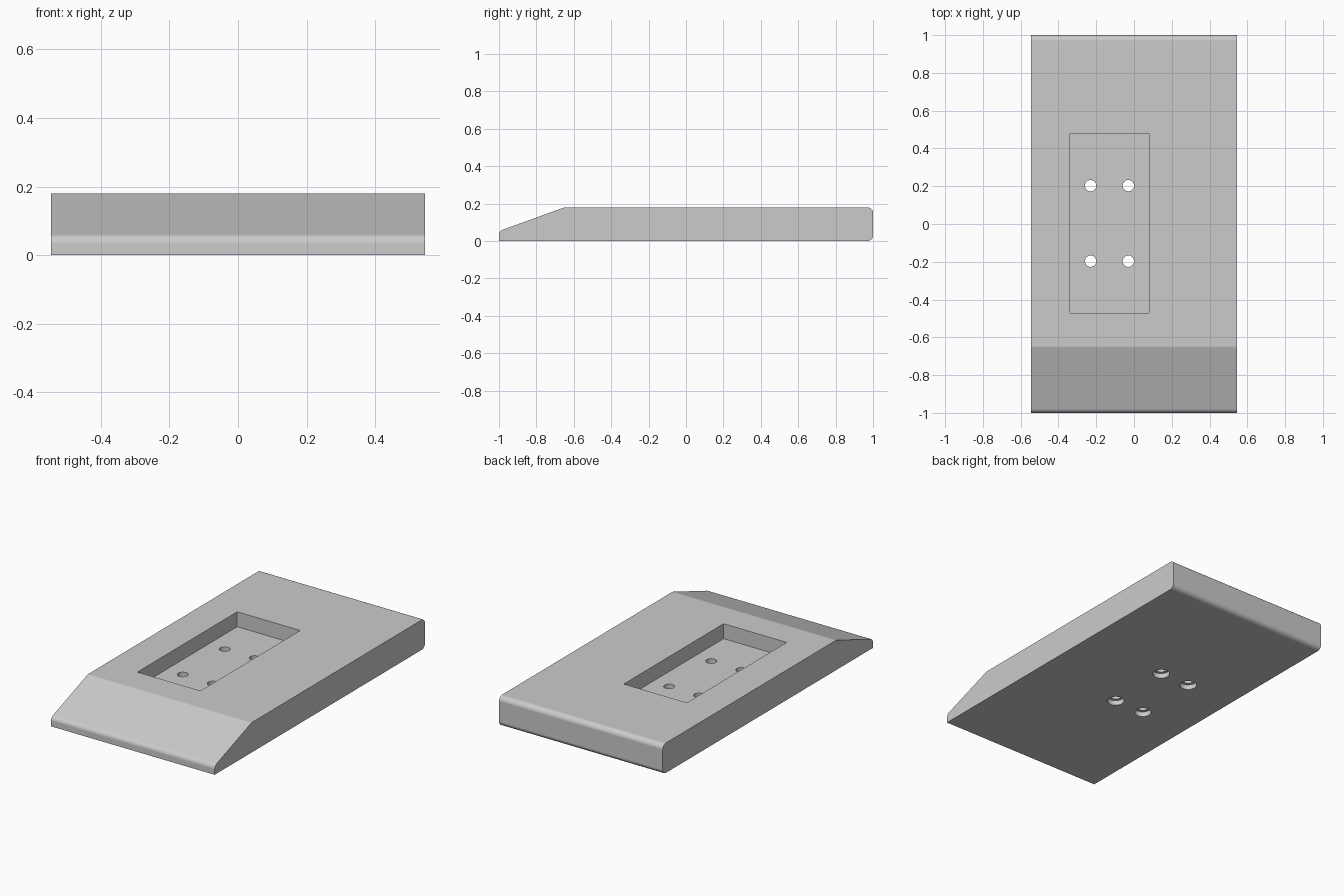
import bpy, bmesh, math
from mathutils import Vector

if "Cube" in bpy.data.objects:
    bpy.data.objects.remove(bpy.data.objects["Cube"], do_unlink=True)

WIDTH, HEIGHT, FILLET = 1.09, 0.18, 0.03
POCKET_FLOOR = 0.09
POCKET_X, POCKET_Y = -0.13, 0.003

grey = bpy.data.materials.new("light_grey")
grey.use_nodes = True
grey.diffuse_color = (0.6, 0.6, 0.6, 1)
grey.node_tree.nodes["Principled BSDF"].inputs["Base Color"].default_value = (0.6, 0.6, 0.6, 1)


def fillet(prev, corner, nxt, radius, steps=8):
    """Points of an arc that rounds one profile corner."""
    a, b = (prev - corner).normalized(), (nxt - corner).normalized()
    half = a.angle(b) / 2
    centre = corner + (a + b).normalized() * (radius / math.sin(half))
    start = corner + a * (radius / math.tan(half)) - centre
    end = corner + b * (radius / math.tan(half)) - centre
    return [centre + start.lerp(end, i / steps).normalized() * radius
            for i in range(steps + 1)]


def add_object(name, bm):
    bmesh.ops.recalc_face_normals(bm, faces=bm.faces)
    mesh = bpy.data.meshes.new(name)
    bm.to_mesh(mesh)
    bm.free()
    mesh.materials.append(grey)
    obj = bpy.data.objects.new(name, mesh)
    bpy.context.collection.objects.link(obj)
    return obj


def cut(target, name, bm):
    cutter = add_object(name, bm)
    cutter.hide_render = True
    mod = target.modifiers.new(name, "BOOLEAN")
    mod.operation, mod.solver, mod.object = "DIFFERENCE", "EXACT", cutter
    bpy.context.view_layer.objects.active = target
    bpy.ops.object.modifier_apply(modifier=mod.name)
    bpy.data.objects.remove(cutter, do_unlink=True)


def cylinder(bm, x, y, z0, z1, radius):
    made = bmesh.ops.create_cone(bm, cap_ends=True, segments=40, radius1=radius,
                                 radius2=radius, depth=z1 - z0)
    bmesh.ops.translate(bm, verts=made["verts"], vec=(x, y, (z0 + z1) / 2))


# Wedge-nosed plate: side profile (y, z, rounded) extruded across x
profile = [(-1, 0, False), (1, 0, True), (1, HEIGHT, True),
           (-0.65, HEIGHT, True), (-1, 0.053, True)]
corners = [Vector((y, z)) for y, z, _ in profile]
outline = []
for i, (_, _, rounded) in enumerate(profile):
    if rounded:
        outline += fillet(corners[i - 1], corners[i], corners[(i + 1) % len(corners)], FILLET)
    else:
        outline.append(corners[i])

bm = bmesh.new()
side = bm.faces.new([bm.verts.new((-WIDTH / 2, p.x, p.y)) for p in outline])
moved = bmesh.ops.extrude_face_region(bm, geom=[side])["geom"]
bmesh.ops.translate(bm, verts=[v for v in moved if isinstance(v, bmesh.types.BMVert)],
                    vec=(WIDTH, 0, 0))
plate = add_object("base_plate", bm)

# Rectangular pocket in the top
bm = bmesh.new()
box = bmesh.ops.create_cube(bm, size=1)["verts"]
bmesh.ops.scale(bm, verts=box, vec=(0.42, 0.95, 0.2))
bmesh.ops.translate(bm, verts=box, vec=(POCKET_X, POCKET_Y, POCKET_FLOOR + 0.1))
cut(plate, "pocket_cutter", bm)

# Four screw holes, counterbored from below
for radius, z0, z1 in ((0.03, -0.1, 0.15), (0.048, -0.1, 0.03)):
    bm = bmesh.new()
    for dx in (-0.1, 0.1):
        for dy in (-0.2, 0.2):
            cylinder(bm, POCKET_X + dx, POCKET_Y + dy, z0, z1, radius)
    cut(plate, "hole_cutter", bm)

# Smooth rounded edges, crisp flats
bpy.ops.object.select_all(action="DESELECT")
plate.select_set(True)
bpy.context.view_layer.objects.active = plate
bpy.ops.object.shade_smooth_by_angle(angle=math.radians(30))
weighted = plate.modifiers.new("weighted_normals", "WEIGHTED_NORMAL")
weighted.keep_sharp = True
